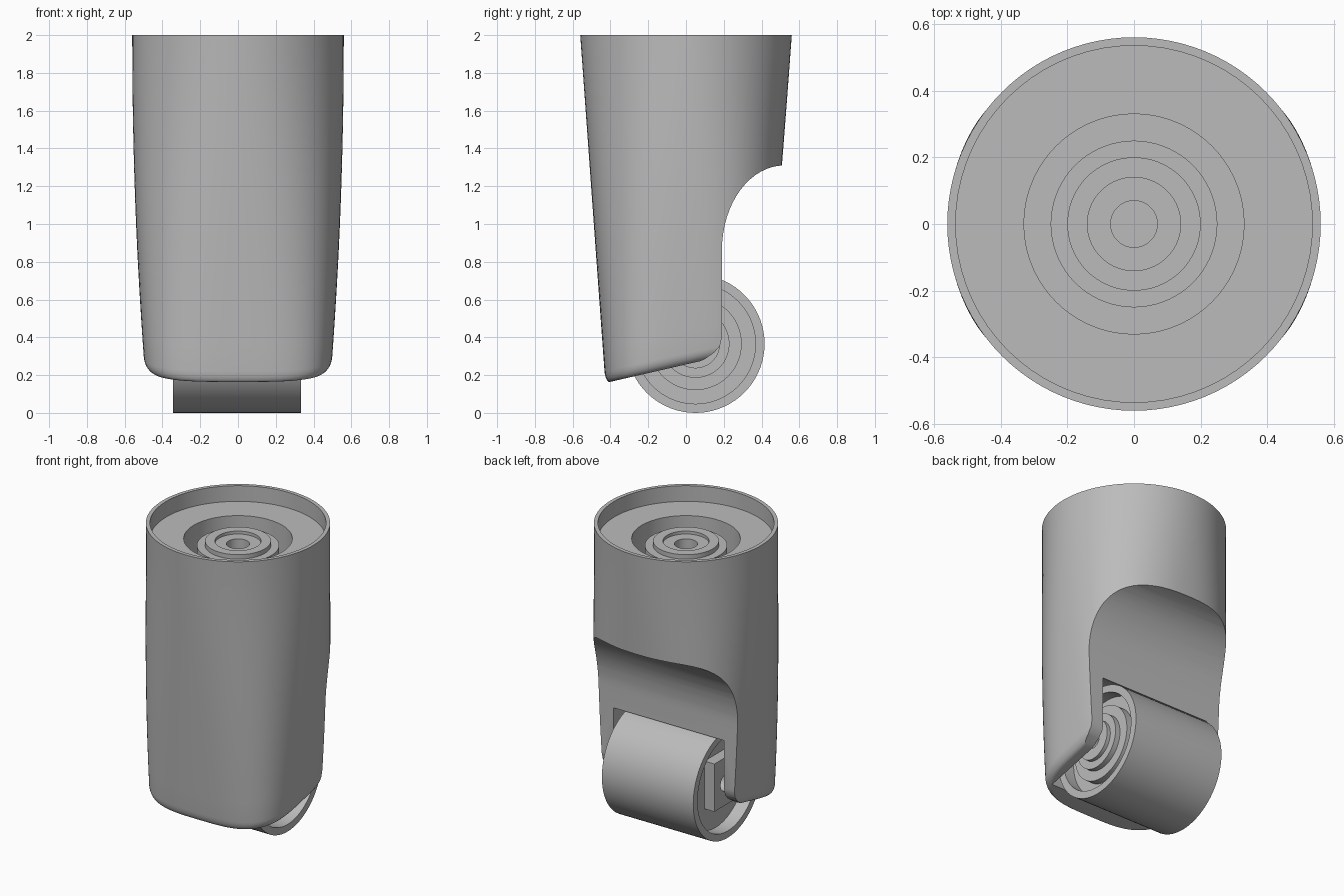
import bpy, bmesh, math
from mathutils import Matrix

if "Cube" in bpy.data.objects:
    bpy.data.objects.remove(bpy.data.objects["Cube"], do_unlink=True)

grey = bpy.data.materials.new("plain grey")
grey.use_nodes = True
grey.diffuse_color = (0.5, 0.5, 0.5, 1)
grey.node_tree.nodes["Principled BSDF"].inputs["Base Color"].default_value = (0.5, 0.5, 0.5, 1)


def finish_mesh(name, bm):
    bmesh.ops.remove_doubles(bm, verts=bm.verts, dist=1e-5)
    bmesh.ops.recalc_face_normals(bm, faces=bm.faces)
    mesh = bpy.data.meshes.new(name)
    bm.to_mesh(mesh)
    bm.free()
    mesh.materials.append(grey)
    obj = bpy.data.objects.new(name, mesh)
    bpy.context.collection.objects.link(obj)
    return obj


def loft(name, rings, cap=True, closed=False):
    """Skin a list of equally sized point rings."""
    bm = bmesh.new()
    loops = [[bm.verts.new(p) for p in ring] for ring in rings]
    pairs = list(zip(loops, loops[1:]))
    if closed:
        pairs.append((loops[-1], loops[0]))
    for a, b in pairs:
        for i in range(len(a)):
            j = (i + 1) % len(a)
            bm.faces.new((a[i], a[j], b[j], b[i]))
    if cap:
        bm.faces.new(loops[0])
        bm.faces.new(loops[-1])
    return finish_mesh(name, bm)


def lathe(name, profile, matrix=Matrix(), closed=False, sides=72):
    """Revolve (radius, height) points around the local z axis."""
    rings = []
    for r, h in profile:
        r = max(r, 0.002)
        angles = [math.tau * i / sides for i in range(sides)]
        rings.append([matrix @ Matrix.Translation((r * math.cos(a), r * math.sin(a), h)).to_translation()
                      for a in angles])
    return loft(name, rings, cap=not closed, closed=closed)


def cut(target, cutter):
    mod = target.modifiers.new("cut", "BOOLEAN")
    mod.operation, mod.solver, mod.object = "DIFFERENCE", "EXACT", cutter
    bpy.context.view_layer.objects.active = target
    bpy.ops.object.modifier_apply(modifier=mod.name)
    bpy.data.objects.remove(cutter, do_unlink=True)


def smooth(obj, degrees=30):
    bpy.ops.object.select_all(action="DESELECT")
    obj.select_set(True)
    bpy.context.view_layer.objects.active = obj
    bpy.ops.object.shade_smooth_by_angle(angle=math.radians(degrees))


# Housing: round at the top, squarer and narrower towards the slanted bottom
def housing_ring(t, inset=0.0, sides=96):
    s = 1 - t
    n = 2 + 1.4 * s ** 1.5
    half = 0.56 - 0.065 * s * s - inset
    depth = 0.56 - 0.133 * s - inset * 0.6
    ring = []
    for i in range(sides):
        a = math.tau * i / sides
        c, d = math.cos(a), math.sin(a)
        x = half * math.copysign(abs(c) ** (2 / n), c)
        y = depth * math.copysign(abs(d) ** (2 / n), d)
        base = 0.16 + 0.23 * (y + 0.42) * s
        ring.append((x, y, base + (2 - base) * t))
    return ring


edge = [housing_ring(0.035 * (1 - math.cos(math.radians(a))), 0.04 * (1 - math.sin(math.radians(a))))
        for a in range(0, 90, 15)]
housing = loft("housing", edge + [housing_ring(0.035 + 0.965 * k / 14) for k in range(15)])

# Scooped back, with a rounded lower corner
side = [(0.05, -0.1), (0.05, 0.262), (0.10, 0.285), (0.15, 0.32), (0.18, 0.355), (0.19, 0.40)]
for k in range(17):
    a = math.pi / 2 * k / 16
    side.append((0.52 - 0.33 * math.cos(a), 0.86 + 0.45 * math.sin(a)))
side += [(0.9, 1.31), (0.9, -0.1)]
cut(housing, loft("scoop_cutter", [[(x, y, z) for y, z in side] for x in (-1, 1)]))

# Wheel pocket
AXLE = Matrix.Translation((-0.006, 0.05, 0.366)) @ Matrix.Rotation(math.pi / 2, 4, "Y")
cut(housing, lathe("pocket_cutter", [(0.385, -0.41), (0.385, 0.41)], AXLE))

# Open top: shallow recess, deep annular well and a stepped socket post
cut(housing, lathe("top_cutter", [
    (0, 1.7), (0.07, 1.7), (0.07, 1.86), (0.14, 1.86), (0.14, 1.88), (0.2, 1.88),
    (0.2, 1.85), (0.25, 1.85), (0.25, 1.6), (0.33, 1.6), (0.33, 1.895),
    (0.535, 1.895), (0.535, 2.1), (0, 2.1)]))
smooth(housing)

# Wheel: stepped hub on the left end, open recess on the right end
wheel = lathe("wheel", [
    (0.055, -0.25), (0.32, -0.25), (0.32, -0.339), (0.366, -0.339),
    (0.366, 0.339), (0.318, 0.339), (0.318, 0.26), (0.245, 0.26), (0.245, 0.31),
    (0.18, 0.31), (0.18, 0.345), (0.13, 0.345), (0.13, 0.37), (0.055, 0.37)],
    AXLE, closed=True)
smooth(wheel)

# Axle block inside the recessed end
block = loft("axle_block", [[(x, 0.05 + y, 0.366 + z) for y, z in
             ((-0.12, -0.15), (0.12, -0.15), (0.12, 0.17), (-0.12, 0.17))] for x in (-0.33, -0.25)])
cut(block, lathe("hole_cutter", [(0.055, -0.5), (0.055, 0)], AXLE))
smooth(block)
